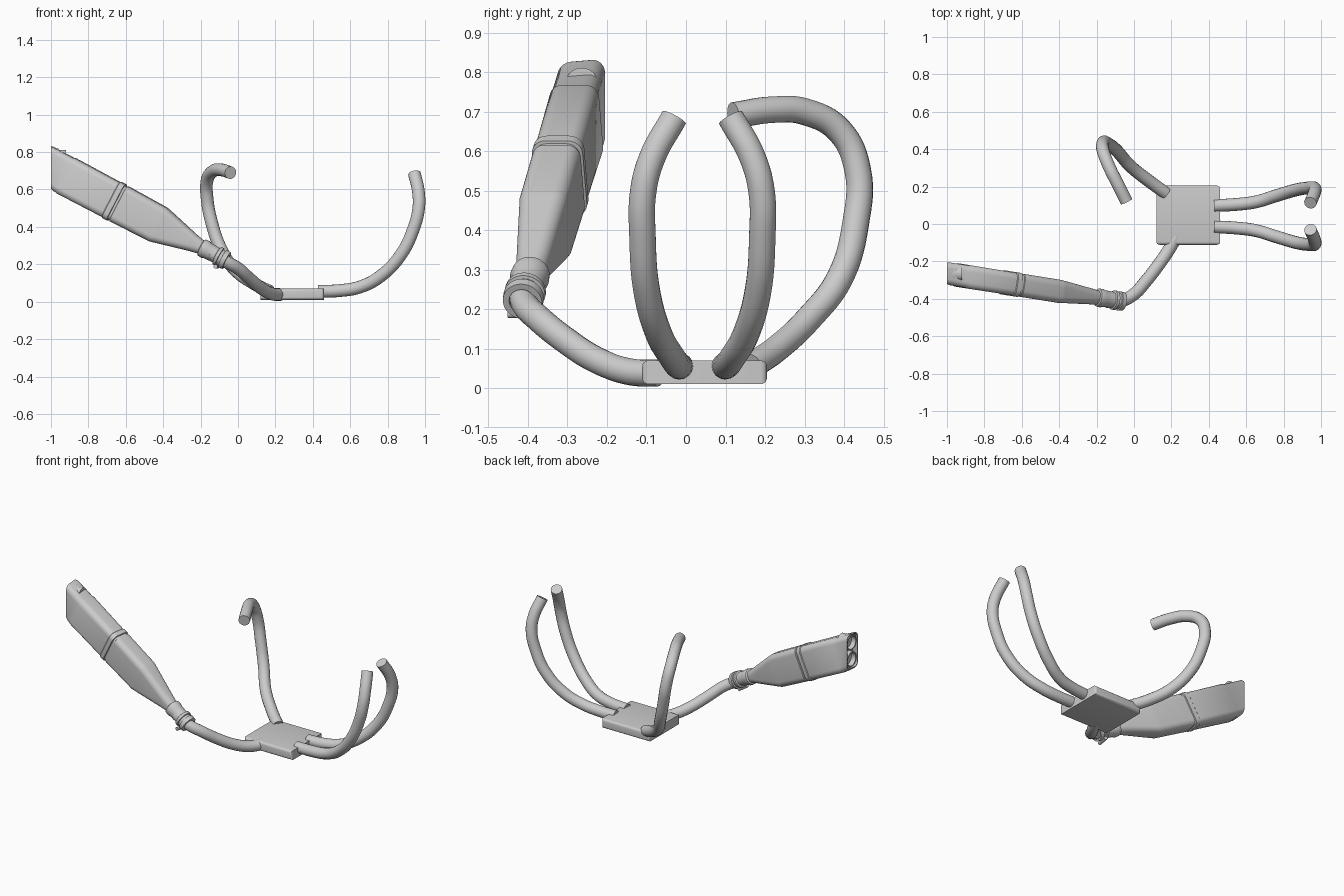
import bpy, bmesh
from math import cos, sin, pi, radians
from mathutils import Vector, Matrix

cube = bpy.data.objects.get("Cube")
if cube:
    bpy.data.objects.remove(cube, do_unlink=True)

metal = bpy.data.materials.new("grey metal")
metal.use_nodes = True
grey = (0.6, 0.6, 0.6, 1)
metal.diffuse_color = grey
metal.node_tree.nodes["Principled BSDF"].inputs["Base Color"].default_value = grey

PIPE_R = 0.034


def smooth(ob, angle=35):
    bpy.ops.object.select_all(action='DESELECT')
    ob.select_set(True)
    bpy.context.view_layer.objects.active = ob
    bpy.ops.object.shade_smooth_by_angle(angle=radians(angle))


def from_bmesh(name, bm):
    bmesh.ops.recalc_face_normals(bm, faces=bm.faces)
    mesh = bpy.data.meshes.new(name)
    bm.to_mesh(mesh)
    bm.free()
    mesh.materials.append(metal)
    ob = bpy.data.objects.new(name, mesh)
    bpy.context.collection.objects.link(ob)
    smooth(ob)
    return ob


def pipe(name, points):
    """Capped round tube along a smooth path."""
    curve = bpy.data.curves.new(name, 'CURVE')
    curve.dimensions = '3D'
    curve.bevel_depth = PIPE_R
    curve.bevel_resolution = 6
    curve.use_fill_caps = True
    curve.resolution_u = 8
    spline = curve.splines.new('BEZIER')
    spline.bezier_points.add(len(points) - 1)
    for bp, co in zip(spline.bezier_points, points):
        bp.co = co
        bp.handle_left_type = bp.handle_right_type = 'AUTO'
    ob = bpy.data.objects.new(name, curve)
    bpy.context.collection.objects.link(ob)
    bpy.ops.object.select_all(action='DESELECT')
    ob.select_set(True)
    bpy.context.view_layer.objects.active = ob
    bpy.ops.object.convert(target='MESH')
    ob = bpy.context.object
    ob.data.materials.clear()
    ob.data.materials.append(metal)
    smooth(ob, 50)


def loft(bm, rings, closed=False):
    """Bridge successive rings of vertices; returns the vertex rings."""
    vr = [[bm.verts.new(p) for p in ring] for ring in rings]
    pairs = list(zip(vr, vr[1:])) + ([(vr[-1], vr[0])] if closed else [])
    for a, b in pairs:
        for i in range(len(a)):
            j = (i + 1) % len(a)
            bm.faces.new((a[i], a[j], b[j], b[i]))
    return vr


# Collector plate
bm = bmesh.new()
bmesh.ops.create_cube(bm, size=1, matrix=Matrix.Translation((0.29, 0.047, 0.04))
                      @ Matrix.Diagonal((0.34, 0.316, 0.06, 1)))
along_x = [e for e in bm.edges if abs(e.verts[0].co.x - e.verts[1].co.x) > 0.1]
upright = [e for e in bm.edges if abs(e.verts[0].co.z - e.verts[1].co.z) > 0.01]
bmesh.ops.bevel(bm, geom=along_x + upright, offset=0.016, segments=4,
                profile=0.5, affect='EDGES')
from_bmesh("collector_plate", bm)

# Paired pipes, mirrored about the plate's centre line
MIRROR_Y = 0.083
side = [(0.43, -0.015, 0.055), (0.55, -0.022, 0.06), (0.65, -0.035, 0.078),
        (0.76, -0.068, 0.135), (0.87, -0.10, 0.25), (0.935, -0.11, 0.38),
        (0.966, -0.108, 0.5), (0.965, -0.085, 0.585), (0.943, -0.03, 0.685)]
pipe("front_inlet_pipe", side)
pipe("middle_inlet_pipe", [(x, MIRROR_Y - y, z) for x, y, z in side])

# Rear pipe that hooks forward
pipe("rear_inlet_pipe", [
    (0.17, 0.165, 0.055), (0.08, 0.23, 0.10), (-0.02, 0.31, 0.175),
    (-0.09, 0.39, 0.28), (-0.14, 0.43, 0.42), (-0.165, 0.435, 0.55),
    (-0.165, 0.39, 0.65), (-0.13, 0.30, 0.70), (-0.09, 0.22, 0.705),
    (-0.04, 0.12, 0.69)])

# Outlet pipe to the silencer
pipe("outlet_pipe", [
    (0.225, -0.07, 0.038), (0.185, -0.14, 0.041), (0.13, -0.22, 0.068),
    (0.06, -0.31, 0.125), (0.0, -0.375, 0.178), (-0.06, -0.408, 0.212),
    (-0.15, -0.415, 0.262)])

# Silencer frame: axis, width and height directions
origin = Vector((-0.1, -0.408, 0.24))
axis = Vector((-1, 0.16, 0.53)).normalized()
wide = Vector((0.16, 1, 0)).normalized()
tall = wide.cross(axis)
if tall.z < 0:
    tall.negate()


def place(t, w, h):
    return origin + axis * t + wide * w + tall * h


def rounded(t, hw, hh, r):
    """Rounded rectangle across the silencer axis."""
    pts = []
    for k, (sx, sy) in enumerate(((1, 1), (-1, 1), (-1, -1), (1, -1))):
        for i in range(7):
            a = pi / 2 * (k + i / 6)
            pts.append(place(t, sx * (hw - r) + r * cos(a),
                             sy * (hh - r) + r * sin(a)))
    return pts


def end_cut(hw, hh, r, x):
    """Rounded section slid along the axis onto an upright end plane."""
    return [p + axis * ((x - p.x) / axis.x) for p in rounded(0, hw, hh, r)]


# Silencer body with taper, seam band, slanted cap and recessed end
bm = bmesh.new()
rings = [rounded(*s) for s in (
    (0.10, 0.036, 0.036, 0.034), (0.16, 0.043, 0.048, 0.034),
    (0.355, 0.060, 0.097, 0.035), (0.375, 0.062, 0.101, 0.035),
    (0.610, 0.062, 0.105, 0.035), (0.612, 0.058, 0.101, 0.033),
    (0.624, 0.058, 0.101, 0.033), (0.626, 0.065, 0.108, 0.036),
    (0.654, 0.065, 0.108, 0.036), (0.658, 0.061, 0.104, 0.034),
    (0.935, 0.063, 0.106, 0.034), (0.940, 0.060, 0.103, 0.032))]
rings += [end_cut(0.060, 0.103, 0.032, -0.990), end_cut(0.056, 0.099, 0.030, -1.0),
          end_cut(0.052, 0.094, 0.028, -1.0), end_cut(0.052, 0.094, 0.028, -0.965)]
vr = loft(bm, rings)
bm.faces.new(vr[0])
bm.faces.new(vr[-1])
from_bmesh("silencer_body", bm)

# Twin tail pipes in the recessed end
for name, dz in (("upper_tail_pipe", 0.054), ("lower_tail_pipe", -0.054)):
    bm = bmesh.new()
    centre = Vector((0, -0.264, 0.716 + dz))
    rings = [[centre + Vector((x, r * cos(2 * pi * i / 28), r * sin(2 * pi * i / 28)))
              for i in range(28)]
             for x, r in ((-0.96, 0.048), (-0.995, 0.048), (-0.995, 0.041), (-0.92, 0.041))]
    vr = loft(bm, rings)
    bm.faces.new(vr[-1])
    from_bmesh(name, bm)

# Clamp collar turned around the silencer neck
bm = bmesh.new()
profile = [(-0.045, 0.034), (-0.045, 0.050), (-0.020, 0.052), (-0.018, 0.044),
           (-0.004, 0.044), (-0.002, 0.052), (0.014, 0.052), (0.018, 0.043),
           (0.07, 0.045), (0.085, 0.050), (0.108, 0.048), (0.115, 0.034)]
loft(bm, [[place(t, r * cos(2 * pi * i / 32), r * sin(2 * pi * i / 32)) for i in range(32)]
          for t, r in profile], closed=True)
from_bmesh("neck_clamp", bm)

# Clamp bolt under the collar
bm = bmesh.new()
frame = Matrix((tall, axis, wide)).transposed().to_4x4()
frame.translation = place(-0.012, -0.01, -0.052)
bmesh.ops.create_cone(bm, cap_ends=True, segments=16, radius1=0.011, radius2=0.011,
                      depth=0.07, matrix=frame)
from_bmesh("clamp_bolt", bm)
